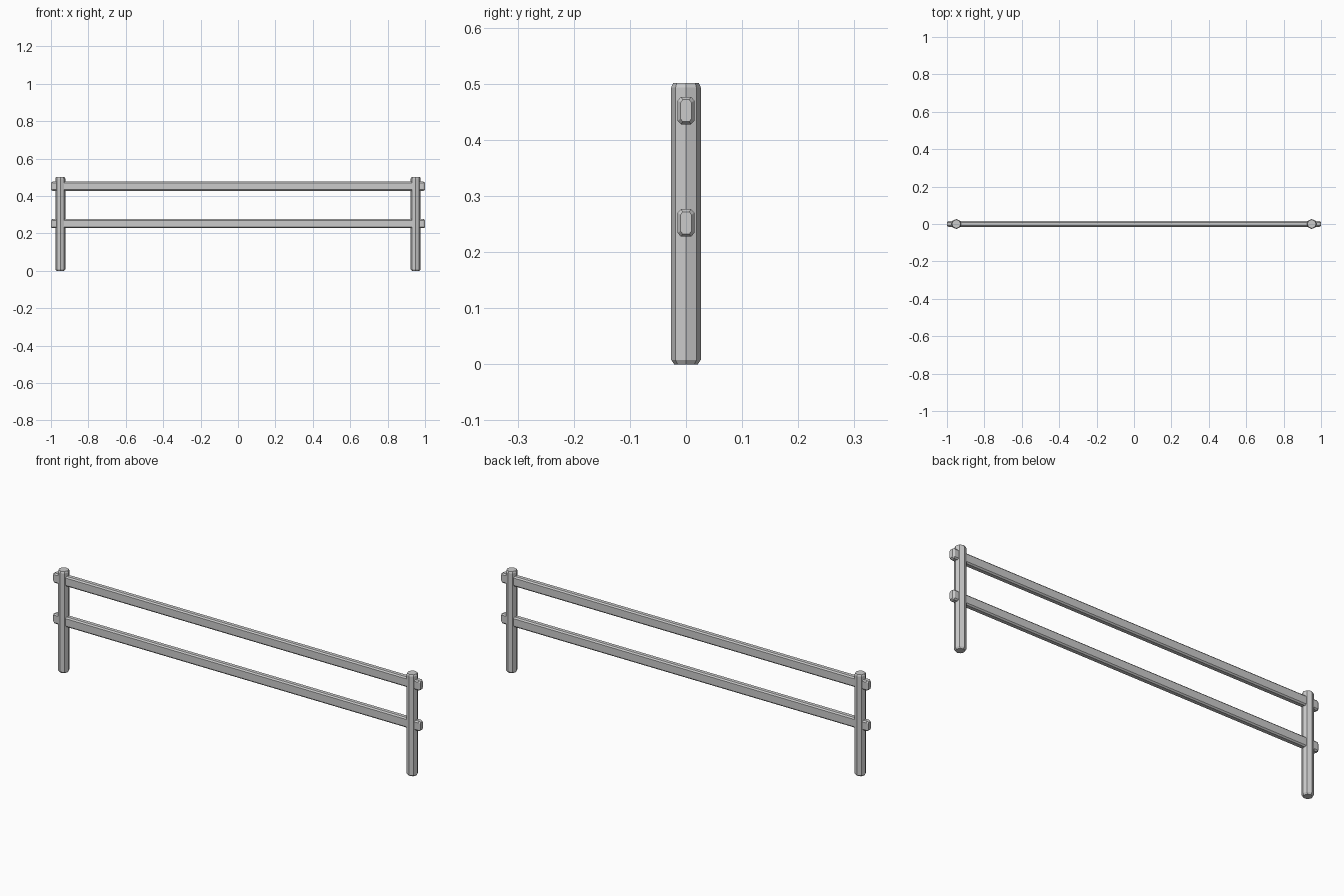
import bpy, bmesh
from math import cos, sin, pi

if "Cube" in bpy.data.objects:
    bpy.data.objects.remove(bpy.data.objects["Cube"])


def loft(name, rings):
    """Skin a list of equal-length vertex rings and cap both ends."""
    bm = bmesh.new()
    vs = [[bm.verts.new(p) for p in r] for r in rings]
    n = len(vs[0])
    for a, b in zip(vs, vs[1:]):
        for i in range(n):
            j = (i + 1) % n
            bm.faces.new((a[i], a[j], b[j], b[i]))
    bm.faces.new(vs[0])
    bm.faces.new(vs[-1])
    bmesh.ops.recalc_face_normals(bm, faces=bm.faces)
    me = bpy.data.meshes.new(name)
    bm.to_mesh(me)
    bm.free()
    ob = bpy.data.objects.new(name, me)
    bpy.context.collection.objects.link(ob)
    return ob


def post(name, x):
    # Octagonal post with chamfered ends
    def ring(r, z):
        return [(x + r * cos(i * pi / 4), r * sin(i * pi / 4), z) for i in range(8)]
    loft(name, [ring(0.021, 0), ring(0.0265, 0.008),
                ring(0.0265, 0.493), ring(0.023, 0.501)])


def rail(name, z):
    # Tall eight-sided rail with chamfered ends poking through the posts
    section = [(-0.009, 0.0245), (0.009, 0.0245), (0.015, 0.018), (0.015, -0.018),
               (0.009, -0.0245), (-0.009, -0.0245), (-0.015, -0.018), (-0.015, 0.018)]

    def ring(x, s, t):
        return [(x, y * s, z + h * t) for y, h in section]
    loft(name, [ring(-1, 0.65, 0.8), ring(-0.992, 1, 1),
                ring(0.992, 1, 1), ring(1, 0.65, 0.8)])


post("left_post", -0.95)
post("right_post", 0.95)
rail("upper_rail", 0.452)
rail("lower_rail", 0.252)
